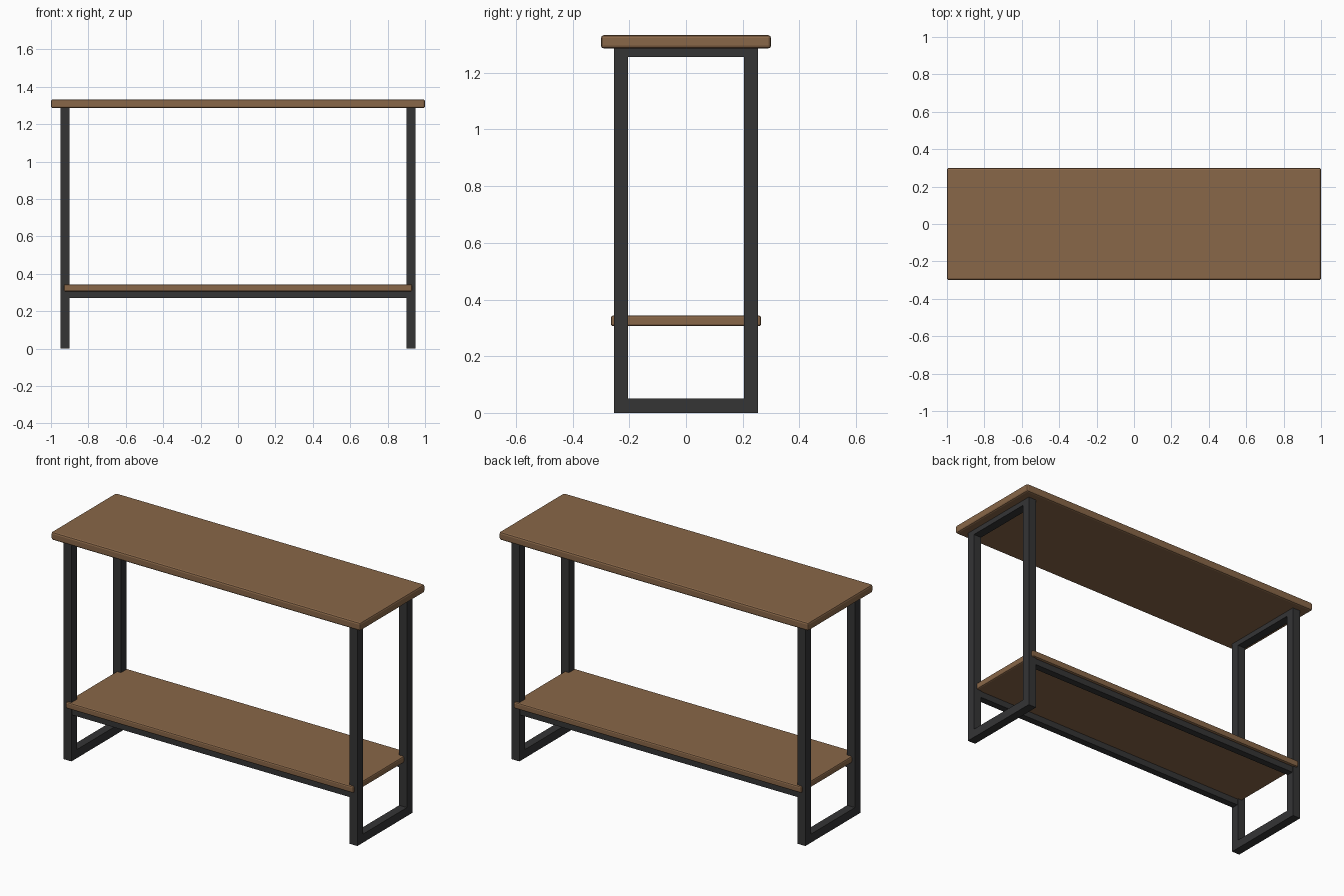
import bpy

if "Cube" in bpy.data.objects:
    bpy.data.objects.remove(bpy.data.objects["Cube"])


def material(name, color):
    m = bpy.data.materials.new(name)
    m.diffuse_color = (*color, 1)
    m.use_nodes = True
    m.node_tree.nodes["Principled BSDF"].inputs["Base Color"].default_value = m.diffuse_color
    return m


wood = material("brown wood", (0.25, 0.135, 0.065))
metal = material("dark metal", (0.035, 0.035, 0.036))


def box(name, lo, hi, mat, bevel=0):
    """Box between two corners, with an optional rounded edge."""
    bpy.ops.mesh.primitive_cube_add(size=1, location=[(a + b) / 2 for a, b in zip(lo, hi)])
    ob = bpy.context.object
    ob.name = name
    ob.scale = [b - a for a, b in zip(lo, hi)]
    bpy.ops.object.transform_apply(location=False, rotation=False, scale=True)
    ob.data.materials.append(mat)
    if bevel:
        mod = ob.modifiers.new("edge", 'BEVEL')
        mod.width = bevel
        mod.segments = 2
    return ob


# Wooden boards
box("table_top", (-1, -0.3, 1.286), (1, 0.3, 1.333), wood, 0.01)
box("lower_shelf", (-0.93, -0.265, 0.306), (0.93, 0.265, 0.344), wood, 0.008)

# Rectangular end frames
for side, x in (("left", -0.925), ("right", 0.925)):
    x0, x1 = x - 0.025, x + 0.025
    for end, y in (("front", -0.229), ("back", 0.229)):
        box(f"{side}_{end}_leg", (x0, y - 0.025, 0), (x1, y + 0.025, 1.287), metal)
    box(f"{side}_foot_bar", (x0, -0.204, 0), (x1, 0.204, 0.05), metal)
    box(f"{side}_top_bar", (x0, -0.204, 1.256), (x1, 0.204, 1.287), metal)

# Long rails carrying the shelf
for end, y in (("front", -0.229), ("back", 0.229)):
    box(f"{end}_shelf_rail", (-0.9, y - 0.02, 0.27), (0.9, y + 0.02, 0.308), metal)
